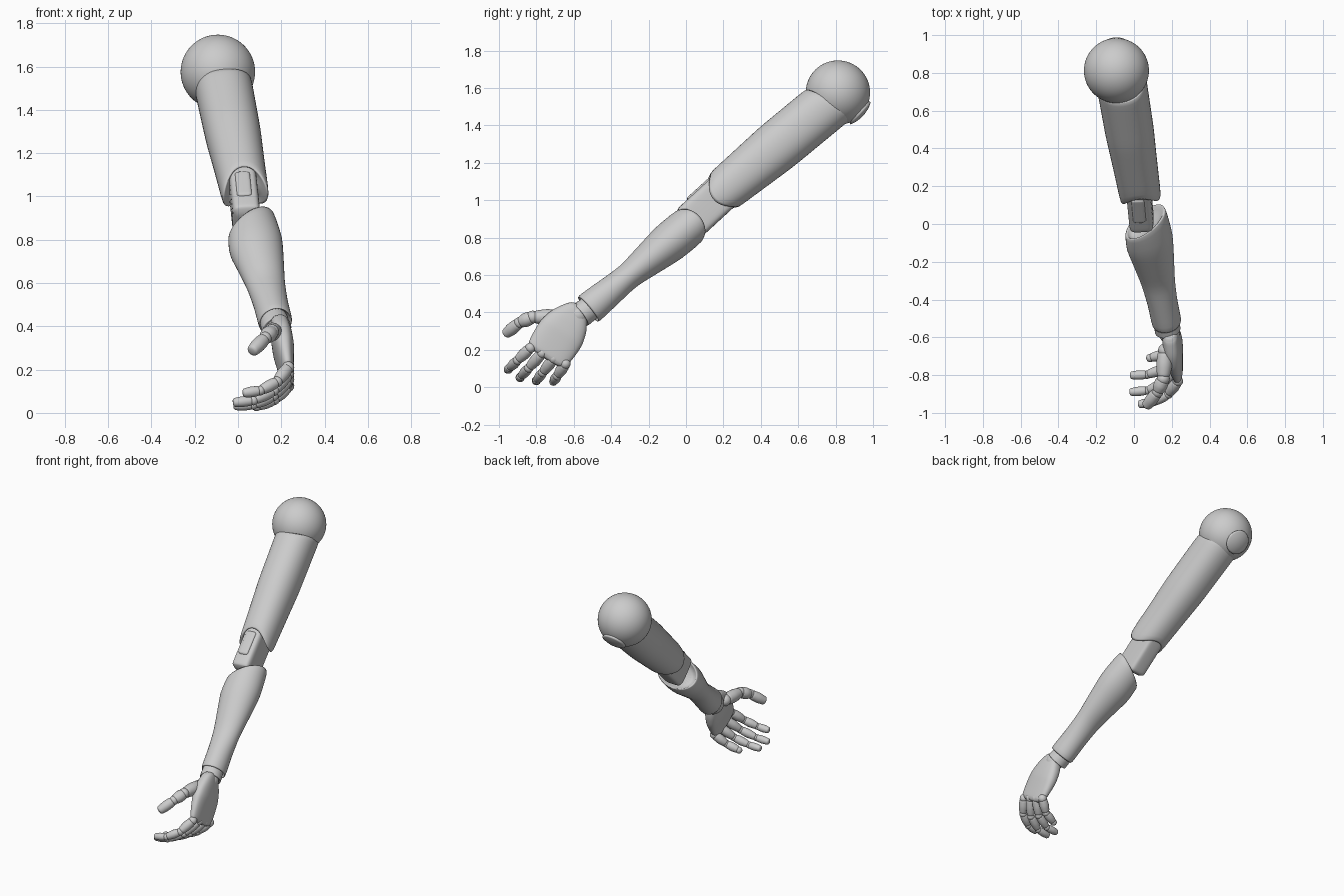
import bpy, bmesh, math
from mathutils import Vector

cube = bpy.data.objects.get("Cube")
if cube:
    bpy.data.objects.remove(cube, do_unlink=True)

colour = (.6, .6, .6, 1)
grey = bpy.data.materials.new("plain_grey")
grey.use_nodes = True
grey.diffuse_color = colour
grey.node_tree.nodes["Principled BSDF"].inputs["Base Color"].default_value = colour


def finish(name, bm):
    """Turn a bmesh into a smooth grey object."""
    bmesh.ops.recalc_face_normals(bm, faces=bm.faces)
    mesh = bpy.data.meshes.new(name)
    bm.to_mesh(mesh)
    bm.free()
    mesh.materials.append(grey)
    mesh.shade_smooth()
    ob = bpy.data.objects.new(name, mesh)
    bpy.context.collection.objects.link(ob)
    return ob


def sample(values, f):
    """Read an evenly spaced list at a fraction of its length."""
    place = f * (len(values) - 1)
    low = min(int(place), len(values) - 2)
    return values[low] + (values[low + 1] - values[low]) * (place - low)


def no_shift(f, across, up):
    return 0


def limb(name, start, end, widths, depths, dip, power=2, shift=no_shift, segs=24, steps=10):
    """Loft from start to end; the ends are hollow (dip > 0) or rounded (dip < 0)."""
    start, end = Vector(start), Vector(end)
    along = (end - start).normalized()
    up = along.cross(Vector((1, 0, 0))).normalized()
    side = up.cross(along)

    # Each ring: fraction of the length, scale, offset along the limb
    rings = [(0, .7, dip), (0, .9, 0)]
    rings += [(i / steps, 1, 0) for i in range(steps + 1)]
    rings += [(1, .9, 0), (1, .7, -dip)]

    bm = bmesh.new()
    loops = []
    for f, scale, offset in rings:
        centre = start.lerp(end, f)
        width = sample(widths, f) * scale
        depth = sample(depths, f) * scale
        loop = []
        for i in range(segs):
            angle = math.tau * i / segs
            co, si = math.cos(angle), math.sin(angle)
            x = math.copysign(abs(co) ** (2 / power), co) * width
            y = math.copysign(abs(si) ** (2 / power), si) * depth
            slide = offset + shift(f, co, si)
            loop.append(bm.verts.new(centre + side * x + up * y + along * slide))
        loops.append(loop)
    for first, second in zip(loops, loops[1:]):
        for i in range(segs):
            j = (i + 1) % segs
            bm.faces.new((first[i], first[j], second[j], second[i]))
    bm.faces.new(loops[0])
    bm.faces.new(loops[-1])

    ob = finish(name, bm)
    smooth = ob.modifiers.new("smooth", "SUBSURF")
    smooth.levels = smooth.render_levels = 1
    return ob


def ball(name, centre, radius, segs=24):
    bm = bmesh.new()
    bmesh.ops.create_uvsphere(bm, u_segments=segs, v_segments=segs // 2, radius=radius)
    bmesh.ops.translate(bm, verts=bm.verts, vec=centre)
    return finish(name, bm)


# Shoulder ball
shoulder = Vector((-.093, .812, 1.575))
ball("shoulder_ball", shoulder, .172, segs=64)

# Round tab cupping the ball from behind
bm = bmesh.new()
bmesh.ops.create_uvsphere(bm, u_segments=48, v_segments=48, radius=.183)
outside = [v for v in bm.verts if v.co.z < .16]
bmesh.ops.delete(bm, geom=outside, context="VERTS")
facing = Vector((0, .74, -.67)).to_track_quat("Z", "Y").to_matrix()
bmesh.ops.rotate(bm, verts=bm.verts, matrix=facing)
bmesh.ops.translate(bm, verts=bm.verts, vec=shoulder)
tab = finish("shoulder_tab", bm)
tab.modifiers.new("thickness", "SOLIDIFY").thickness = .03


# Upper arm: slanted collar at the ball, a lobe on each side of the elbow
def upper_arm_shift(f, across, up):
    collar = .05 * up * (1 - f) ** 4
    lobes = .09 * across ** 2 * f ** 6
    return collar + lobes


limb("upper_arm", (-.07, .77, 1.52), (.025, .2, 1.05),
     widths=[.135, .13, .11], depths=[.14, .14, .12],
     dip=.06, power=2.2, shift=upper_arm_shift)

# Elbow link with a raised pad on its front
limb("elbow_link", (.015, .27, 1.11), (.04, .02, .88),
     widths=[.065, .065], depths=[.1, .1], dip=-.02, power=5)
limb("elbow_pad", (.02, .13, 1.1), (.03, .02, 1),
     widths=[.035, .035], depths=[.02, .02], dip=-.01, power=4)


# Forearm: tall lobe on the outer side of the elbow, flared cuff at the wrist
def forearm_shift(f, across, up):
    return -.065 * across * (1 - f) ** 4


limb("forearm", (.06, .015, .86), (.174, -.525, .415),
     widths=[.12, .13, .11, .09, .08, .08],
     depths=[.11, .11, .09, .07, .08, .09],
     dip=.05, shift=forearm_shift)

# Wrist collar and pivot
limb("wrist_collar", (.16, -.49, .44), (.18, -.565, .385),
     widths=[.065, .07], depths=[.065, .07], dip=.01)
ball("wrist_ball", (.187, -.578, .385), .056)

# Palm widening towards the knuckles
limb("palm", (.19, -.58, .42), (.23, -.745, .17),
     widths=[.04, .05, .05, .04, .03],
     depths=[.06, .11, .13, .13, .12], dip=-.02, power=2.6)


def digit(name, points, radius):
    """Joint balls with a rounded segment after each one."""
    for k, (p, q) in enumerate(zip(points, points[1:])):
        r = radius * (1 - k / 10)
        label = ("base", "middle", "tip")[k]
        ball(f"{name}_{label}_joint", p, r * .85, segs=16)
        limb(f"{name}_{label}_segment", p.lerp(q, .1), p.lerp(q, .9),
             widths=[r * .9, r, r * .8], depths=[r * .9, r, r * .8],
             dip=-r / 4, segs=12, steps=4)


# Fingers fan out along the knuckle line and curl towards the palm
first_knuckle = Vector((.232, -.832, .21))
last_knuckle = Vector((.232, -.645, .125))
lengths = {"index": .108, "middle": .125, "ring": .118, "little": .1}
for n, (name, length) in enumerate(lengths.items()):
    fan = math.radians(46 - 4 * n)
    forward = Vector((0, -math.sin(fan), -math.cos(fan)))
    inward = Vector((-1, 0, 0))
    points = [first_knuckle.lerp(last_knuckle, n / 3)]
    for k in range(3):
        curl = math.radians(28 + 4 * n + 25 * k)
        step = forward * math.cos(curl) + inward * math.sin(curl)
        points.append(points[-1] + step * length * (1 - k / 10))
    digit(f"{name}_finger", points, .033)

# Thumb
thumb = [(.165, -.67, .375), (.155, -.82, .375), (.125, -.89, .345), (.06, -.97, .28)]
digit("thumb", [Vector(p) for p in thumb], .045)
